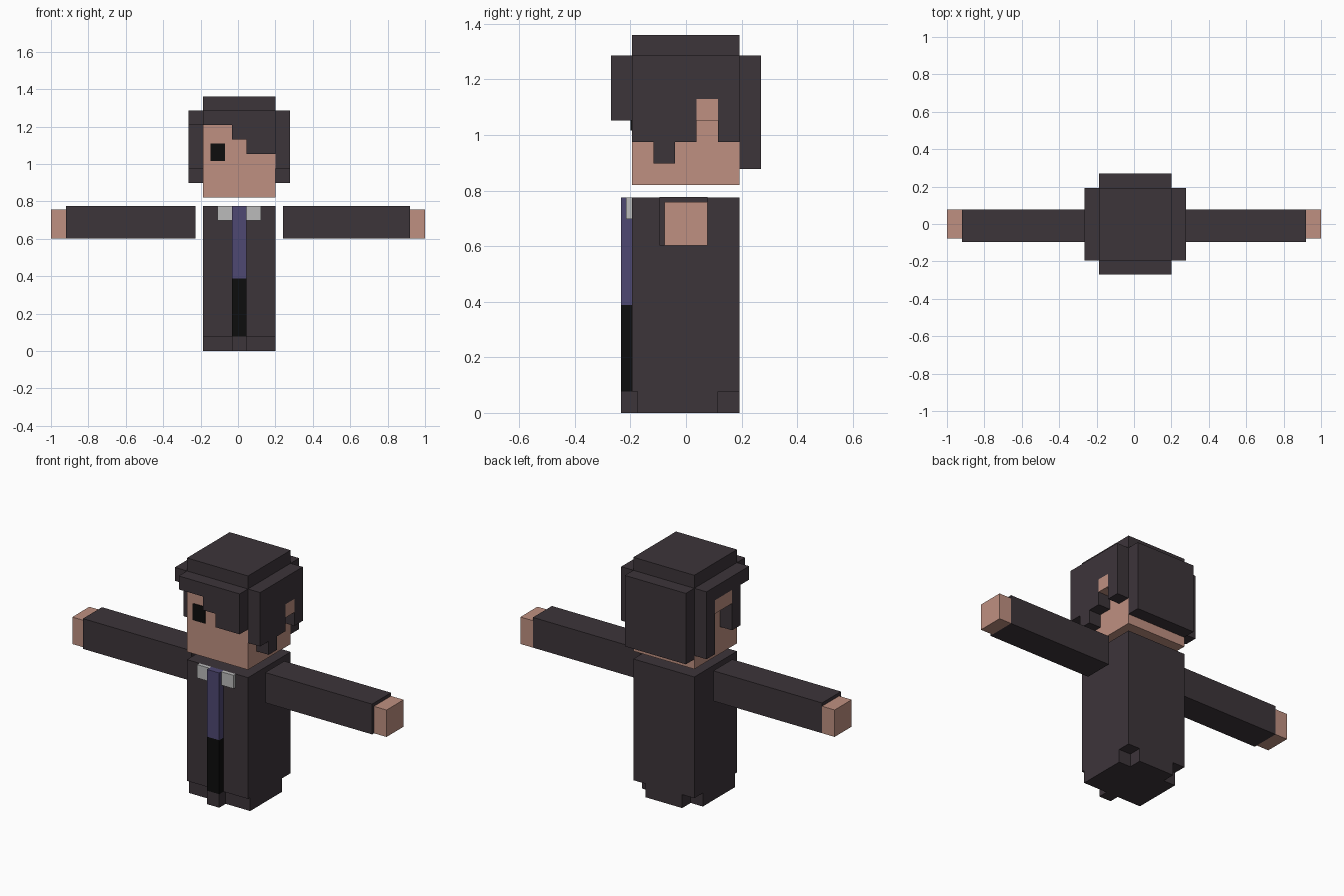
import bpy
import bmesh

cube = bpy.data.objects.get("Cube")
if cube:
    bpy.data.objects.remove(cube, do_unlink=True)


def material(name, rgb):
    m = bpy.data.materials.new(name)
    m.use_nodes = True
    m.diffuse_color = (*rgb, 1)
    m.node_tree.nodes["Principled BSDF"].inputs["Base Color"].default_value = (*rgb, 1)
    return m


DARK = material("charcoal", (0.046, 0.035, 0.042))
SKIN = material("skin", (0.52, 0.28, 0.22))
PURPLE = material("purple", (0.077, 0.065, 0.17))
WHITE = material("collar_grey", (0.5, 0.5, 0.5))
BLACK = material("black", (0.004, 0.004, 0.004))


def prism(name, outline, offset, mat):
    """Extrude a closed outline of 3D points along an offset."""
    bm = bmesh.new()
    face = bm.faces.new([bm.verts.new(p) for p in outline])
    ext = bmesh.ops.extrude_face_region(bm, geom=[face], use_keep_orig=True)
    moved = [g for g in ext["geom"] if isinstance(g, bmesh.types.BMVert)]
    bmesh.ops.translate(bm, verts=moved, vec=offset)
    bmesh.ops.recalc_face_normals(bm, faces=bm.faces)
    mesh = bpy.data.meshes.new(name)
    bm.to_mesh(mesh)
    bm.free()
    mesh.materials.append(mat)
    obj = bpy.data.objects.new(name, mesh)
    bpy.context.collection.objects.link(obj)
    return obj


def box(name, x, y, z, mat):
    base = [(x[0], y[0], z[0]), (x[1], y[0], z[0]), (x[1], y[1], z[0]), (x[0], y[1], z[0])]
    return prism(name, base, (0, 0, z[1] - z[0]), mat)


def fringe(start, step, top, drops):
    """Outline of a hair panel: flat top, stepped lower edge (drops in blocks)."""
    pts = [(start + step * len(drops), top), (start, top)]
    for i, d in enumerate(drops):
        for k in (i, i + 1):
            p = (start + step * k, top - U * d)
            if len(pts) > 2 and pts[-1] == p:
                continue
            pts.append(p)
    return pts


U = 0.0775                      # one block
X = (-0.188, 0.2)
Y = (-0.195, 0.193)
HAIR_TOP = 1.285

# Robe with cut back corners and a slightly recessed front hem
box("robe", X, Y, (U, 0.775), DARK)
hem = [(X[0], -0.175), (X[1], -0.175), (X[1], Y[1] - U), (X[1] - U, Y[1] - U),
       (X[1] - U, Y[1]), (X[0] + U, Y[1]), (X[0] + U, Y[1] - U), (X[0], Y[1] - U)]
prism("robe_hem", [(x, y, 0) for x, y in hem], (0, 0, U), DARK)

# Front strip and collar
strip = (X[0] + 2 * U, X[0] + 3 * U)
box("strip_hem", strip, (-0.234, -0.175), (0, U), DARK)
box("strip_lower", strip, (-0.234, Y[0]), (U, 0.388), BLACK)
box("tie", strip, (-0.234, Y[0]), (0.388, 0.775), PURPLE)
box("right_collar", (strip[0] - U, strip[0]), (-0.215, Y[0]), (0.698, 0.775), WHITE)
box("left_collar", (strip[1], strip[1] + U), (-0.215, Y[0]), (0.698, 0.775), WHITE)

# Outstretched arms
for side, inner, outer, tip in (("left", 0.24, 0.92, 1.0), ("right", -0.228, -0.92, -1.0)):
    box(side + "_sleeve", sorted((inner, outer)), (-0.095, 0.077), (0.603, 0.777), DARK)
    box(side + "_hand", sorted((outer, tip)), (-0.078, 0.077), (0.603, 0.758), SKIN)

# Head, eye and cap of hair
box("head", X, Y, (0.82, HAIR_TOP), SKIN)
box("eye", (-0.148, -0.07), (Y[0] - 0.005, Y[0]), (1.015, 1.11), BLACK)
box("hair_top", X, Y, (HAIR_TOP, 1.36), DARK)
box("hair_back", X, (Y[1], 0.27), (0.877, HAIR_TOP), DARK)

# Stepped hair panels
front = fringe(X[0], U, HAIR_TOP, [1, 1, 2, 3, 3])
prism("hair_front", [(a, Y[0], z) for a, z in front], (0, -0.075, 0), DARK)
left = fringe(Y[0], U, HAIR_TOP, [4, 5, 4, 2, 4])
prism("left_hair", [(X[1], a, z) for a, z in left], (U, 0, 0), DARK)
right = fringe(Y[0], U, HAIR_TOP, [1, 4, 1, 1, 5])
prism("right_hair", [(X[0], a, z) for a, z in right], (-U, 0, 0), DARK)

# Ears set in the hair openings
box("left_ear", (X[1], X[1] + U), (Y[0] + 3 * U, Y[0] + 4 * U),
    (HAIR_TOP - 3 * U, HAIR_TOP - 2 * U), SKIN)
box("right_ear", (X[0] - U, X[0]), (Y[0] + 2 * U, Y[0] + 4 * U),
    (HAIR_TOP - 2 * U, HAIR_TOP - U), SKIN)
